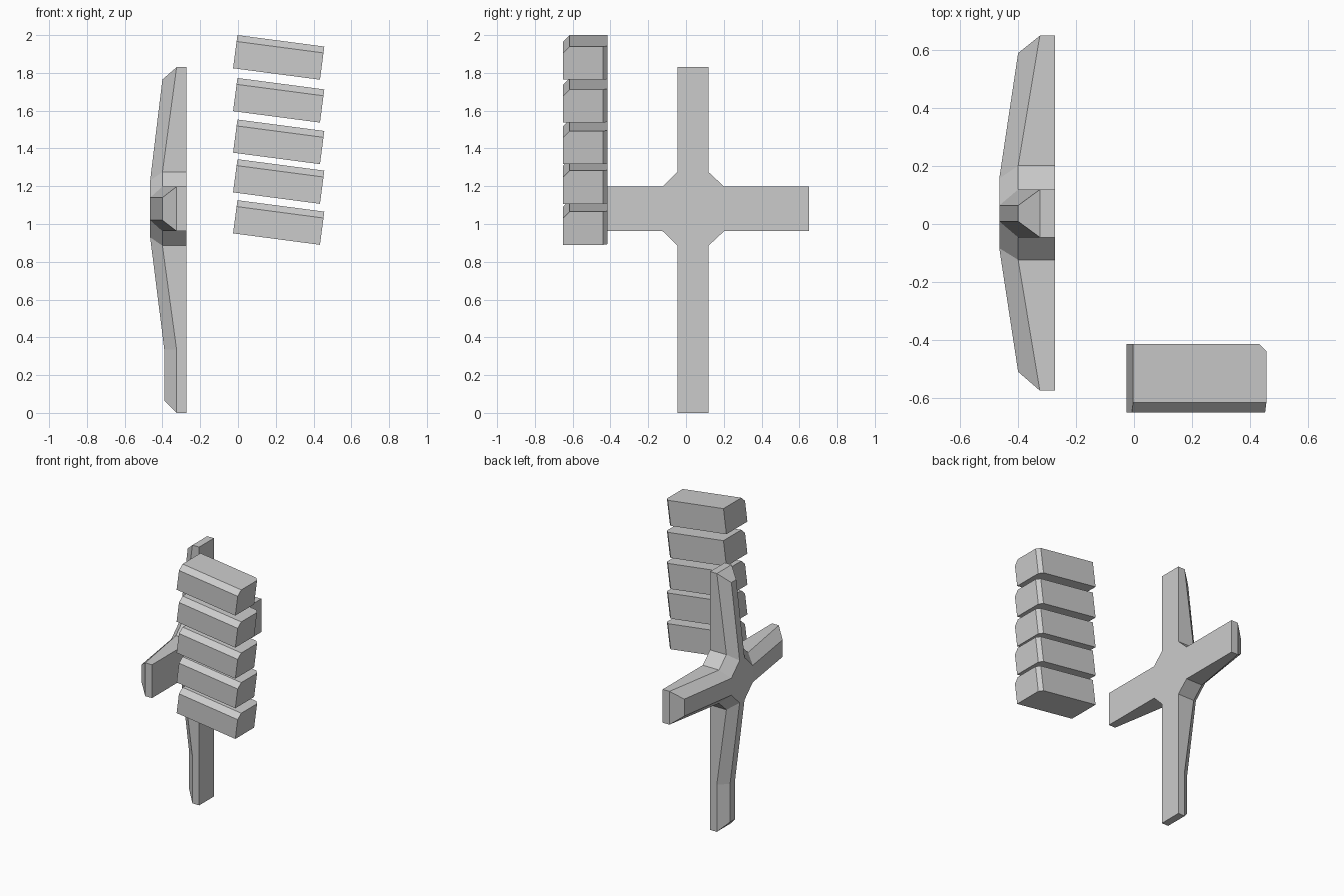
import bpy, bmesh
from math import radians
from mathutils import Matrix, Vector

if "Cube" in bpy.data.objects:
    bpy.data.objects.remove(bpy.data.objects["Cube"])


def make_object(name, bm):
    bmesh.ops.recalc_face_normals(bm, faces=bm.faces)
    mesh = bpy.data.meshes.new(name)
    bm.to_mesh(mesh)
    bm.free()
    obj = bpy.data.objects.new(name, mesh)
    bpy.context.collection.objects.link(obj)
    return obj


# Tapered cross: flat on +x, bevelled towards -x
CY, CZ, BACK = 0.0365, 1.08, -0.272
# Stations along an arm: (outer u, inner u, edge x, ridge x)
# Arm: direction, outer half width, inner half width, stations from hub to tip
ARMS = [
    ((1, 0), 0.118, 0.06, [(0.165, 0.12, -0.40, -0.465), (0.6135, 0.5535, -0.325, -0.40)]),
    ((0, 1), 0.0825, 0.0275, [(0.195, 0.15, -0.40, -0.465), (0.75, 0.685, -0.325, -0.40)]),
    ((-1, 0), 0.118, 0.06, [(0.16, 0.12, -0.40, -0.465), (0.6115, 0.5465, -0.325, -0.40)]),
    ((0, -1), 0.0825, 0.0275, [(0.195, 0.15, -0.40, -0.465), (0.745, 0.745, -0.325, -0.39),
                               (1.08, 1.015, -0.325, -0.39)]),
]


def build_cross():
    bm = bmesh.new()
    rings = [[], [], []]          # back outline, edge outline, ridge outline
    hub = []
    for (dy, dz), wide, narrow, stations in ARMS:
        def point(x, u, v):
            return bm.verts.new((x, CY + u * dy - v * dz, CZ + u * dz + v * dy))
        sides = {}
        for side in (-1, 1):
            sides[side] = [(point(BACK, uo, side * wide),
                            point(edge, uo, side * wide),
                            point(ridge, ui, side * narrow))
                           for uo, ui, edge, ridge in stations]
        for column in sides[-1] + sides[1][::-1]:
            for ring, vert in zip(rings, column):
                ring.append(vert)
        low = [c[2] for c in sides[-1]]
        high = [c[2] for c in sides[1]]
        for i in range(len(low) - 1):
            bm.faces.new((low[i], low[i + 1], high[i + 1], high[i]))
        hub += [low[0], high[0]]
    n = len(rings[0])
    for a, b in zip(rings, rings[1:]):
        for i in range(n):
            j = (i + 1) % n
            bm.faces.new((a[i], a[j], b[j], b[i]))
    bm.faces.new(hub)
    bm.faces.new(rings[0][::-1])
    return make_object("tapered_cross", bm)


# Tilted block with its upper front and rear right edges chamfered
def build_block(name, top_z):
    length, depth, height = 0.464, 0.235, 0.177
    bm = bmesh.new()
    bmesh.ops.create_cube(bm, size=1)
    for v in bm.verts:
        v.co = Vector(((v.co.x + 0.5) * length, v.co.y * depth, (v.co.z - 0.5) * height))

    def chamfer(test, size):
        edges = [e for e in bm.edges if all(test(v.co) for v in e.verts)]
        bmesh.ops.bevel(bm, geom=edges, offset=size, offset_type='OFFSET',
                        segments=1, affect='EDGES')

    chamfer(lambda c: c.y < -0.1 and c.z > -0.01, 0.034)
    chamfer(lambda c: c.y > 0.1 and c.x > length - 0.01, 0.024)
    bm.transform(Matrix.Translation((-0.003, -0.5325, top_z))
                 @ Matrix.Rotation(radians(7.5), 4, 'Y'))
    return make_object(name, bm)


build_cross()
for k, z in enumerate((2.0, 1.773, 1.553, 1.343, 1.126)):
    build_block(f"stacked_block_{k + 1}", z)
